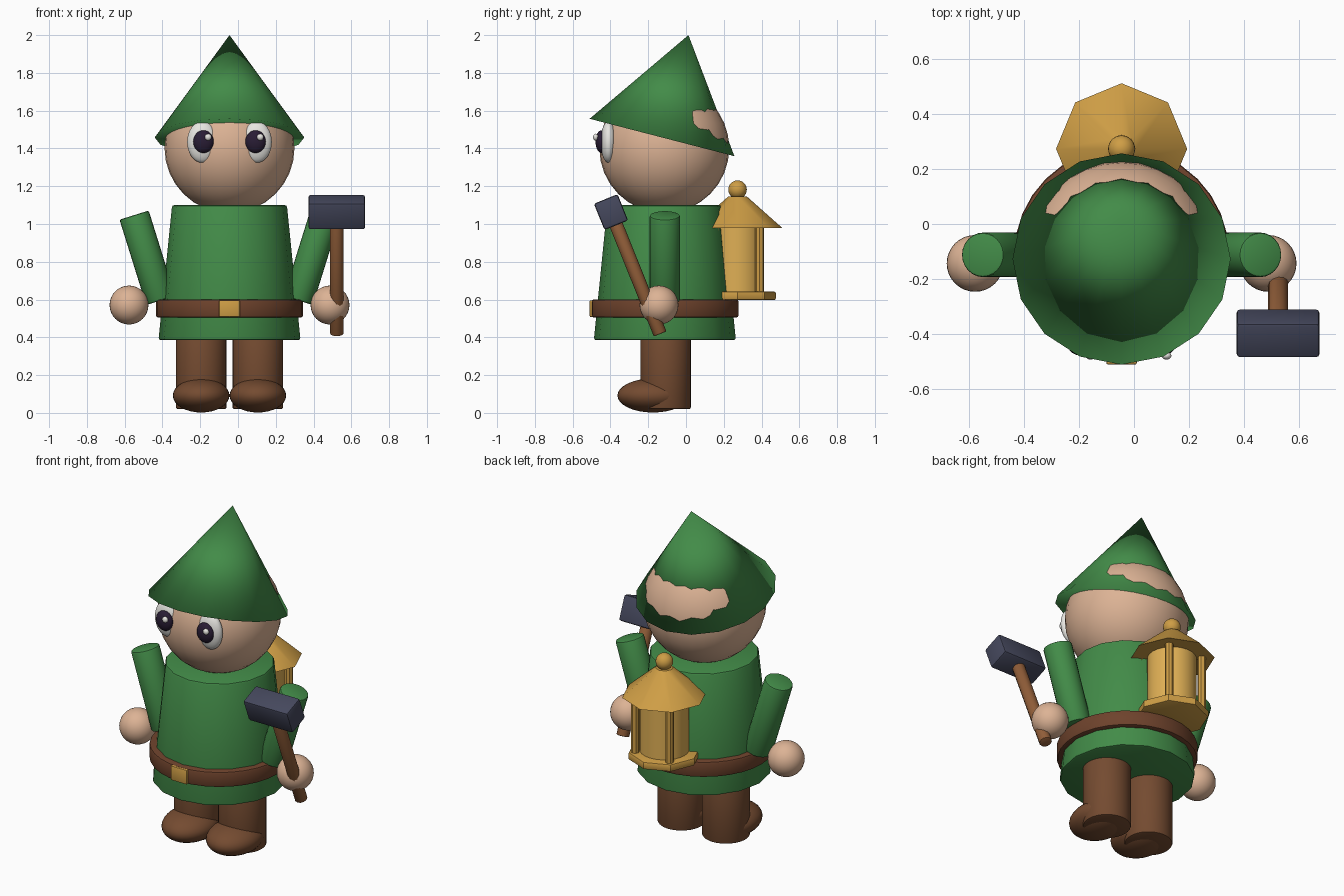
import bpy, bmesh, math
from mathutils import Vector, Matrix

if "Cube" in bpy.data.objects:
    bpy.data.objects.remove(bpy.data.objects["Cube"])

CX, CY = -0.045, -0.112          # axis of the figure


def material(name, rgb):
    m = bpy.data.materials.new(name)
    m.diffuse_color = (*rgb, 1)
    m.use_nodes = True
    m.node_tree.nodes["Principled BSDF"].inputs["Base Color"].default_value = m.diffuse_color
    return m


GREEN = material("green cloth", (0.055, 0.26, 0.065))
SKIN = material("skin", (0.72, 0.45, 0.30))
BOOT = material("boot brown", (0.175, 0.07, 0.03))
BELT = material("belt brown", (0.155, 0.055, 0.025))
WOOD = material("handle wood", (0.28, 0.11, 0.04))
GOLD = material("gold", (0.62, 0.34, 0.06))
GLOW = material("lantern glow", (0.74, 0.43, 0.09))
STEEL = material("dark steel", (0.06, 0.065, 0.11))
WHITE = material("eye white", (0.85, 0.84, 0.80))
PUPIL = material("pupil", (0.022, 0.012, 0.035))


def finish(name, bm, mat, matrix, bevel=0.0, angle=32):
    """Bevel hard edges, place the part, and shade it."""
    if bevel:
        hard = [e for e in bm.edges if len(e.link_faces) == 2 and e.calc_face_angle() > 1.0]
        bmesh.ops.bevel(bm, geom=hard, offset=bevel, segments=2, profile=0.5, affect='EDGES')
    bmesh.ops.recalc_face_normals(bm, faces=bm.faces)
    bm.transform(matrix)
    me = bpy.data.meshes.new(name)
    bm.to_mesh(me)
    bm.free()
    me.materials.append(mat)
    ob = bpy.data.objects.new(name, me)
    bpy.context.collection.objects.link(ob)
    for o in bpy.context.selected_objects:
        o.select_set(False)
    ob.select_set(True)
    bpy.context.view_layer.objects.active = ob
    if angle >= 180:
        bpy.ops.object.shade_smooth()
    else:
        bpy.ops.object.shade_smooth_by_angle(angle=math.radians(angle))
    return ob


def tube(name, a, b, r1, r2, mat, sides=32, bevel=0.0, angle=32):
    """Cylinder or cone from point a to point b."""
    a, b = Vector(a), Vector(b)
    d = b - a
    bm = bmesh.new()
    bmesh.ops.create_cone(bm, cap_ends=True, segments=sides, radius1=r1, radius2=r2, depth=d.length)
    bmesh.ops.remove_doubles(bm, verts=bm.verts, dist=1e-5)
    if abs(d.x) < 1e-6:          # tilt about x only, keeps the sides aligned
        rot = Matrix.Rotation(-math.atan2(d.y, d.z), 4, 'X')
    else:
        rot = d.to_track_quat('Z', 'Y').to_matrix().to_4x4()
    return finish(name, bm, mat, Matrix.Translation((a + b) / 2) @ rot, bevel, angle)


def ball(name, c, r, mat, seg=32, rings=16):
    bm = bmesh.new()
    bmesh.ops.create_uvsphere(bm, u_segments=seg, v_segments=rings, radius=1)
    return finish(name, bm, mat, Matrix.Translation(c) @ Matrix.Diagonal((*r, 1)), 0, 180)


def box(name, c, size, mat, tilt=0.0, bevel=0.01):
    bm = bmesh.new()
    bmesh.ops.create_cube(bm, size=1)
    bm.transform(Matrix.Diagonal((*size, 1)))
    return finish(name, bm, mat, Matrix.Translation(c) @ Matrix.Rotation(tilt, 4, 'X'), bevel)


# Tunic, belt and buckle
tube("tunic", (CX, CY, 0.385), (CX, CY, 1.10), 0.376, 0.304, GREEN, 16, 0.012)
tube("belt", (CX, CY, 0.505), (CX, CY, 0.60), 0.39, 0.39, BELT, 32, 0.012)
box("buckle", (CX, CY - 0.38, 0.552), (0.11, 0.036, 0.088), GOLD, bevel=0.005)

# Head and tilted hat (fully smooth, including the base)
ball("head", (CX, -0.115, 1.402), (0.344,) * 3, SKIN)
tube("hat", (CX, -0.127, 1.458), (CX, 0.013, 2.0), 0.396, 0.0, GREEN, 16, 0, 180)

# Paired parts, mirrored about the body axis
for side, s in (("left", -1), ("right", 1)):
    # leg and shoe
    x = CX + s * 0.15
    tube(f"{side}_leg", (x, -0.108, 0.02), (x, -0.108, 0.45), 0.134, 0.134, BOOT, 32, 0.01)
    ball(f"{side}_shoe", (x, -0.175, 0.092), (0.15, 0.188, 0.09), BOOT)
    # sleeve and hand
    tube(f"{side}_sleeve", (CX + s * 0.364, CY, 0.595), (CX + s * 0.505, CY, 1.047),
         0.081, 0.081, GREEN, 24, 0.01)
    ball(f"{side}_hand", (CX + s * 0.532, -0.143, 0.571), (0.103,) * 3, SKIN)
    # eye, pupil and highlight
    ball(f"{side}_eye", (CX + s * 0.144, -0.410, 1.434), (0.08, 0.042, 0.11), WHITE)
    px = CX + s * 0.138
    ball(f"{side}_pupil", (px, -0.447, 1.436), (0.054, 0.032, 0.06), PUPIL)
    ball(f"{side}_eye_highlight", (px + 0.025, -0.478, 1.46), (0.018, 0.014, 0.018), WHITE, 16, 8)

# Hammer held in the right hand
HX = 0.523
head_c = Vector((HX, -0.397, 1.063))
tube("hammer_handle", (HX, -0.137, 0.418), head_c, 0.036, 0.036, WOOD, 12, 0.005)
box("hammer_head", head_c, (0.30, 0.135, 0.15), STEEL, math.atan2(0.26, 0.645), 0.012)

# Lantern on the back
LY = 0.273
tube("lantern_base", (CX, LY, 0.597), (CX, LY, 0.643), 0.203, 0.203, GOLD, 8, 0.01)
tube("lantern_glass", (CX, LY, 0.63), (CX, LY, 0.985), 0.138, 0.138, GLOW, 24)
tube("lantern_roof", (CX, LY, 0.978), (CX, LY, 1.145), 0.238, 0.05, GOLD, 8)
ball("lantern_finial", (CX, LY, 1.182), (0.049,) * 3, GOLD, 24, 12)
for i in range(4):
    a = math.radians(45 + 90 * i)
    bx, by = CX + 0.165 * math.cos(a), LY + 0.165 * math.sin(a)
    tube(f"lantern_bar_{i + 1}", (bx, by, 0.63), (bx, by, 0.99), 0.024, 0.024, GOLD, 8)
